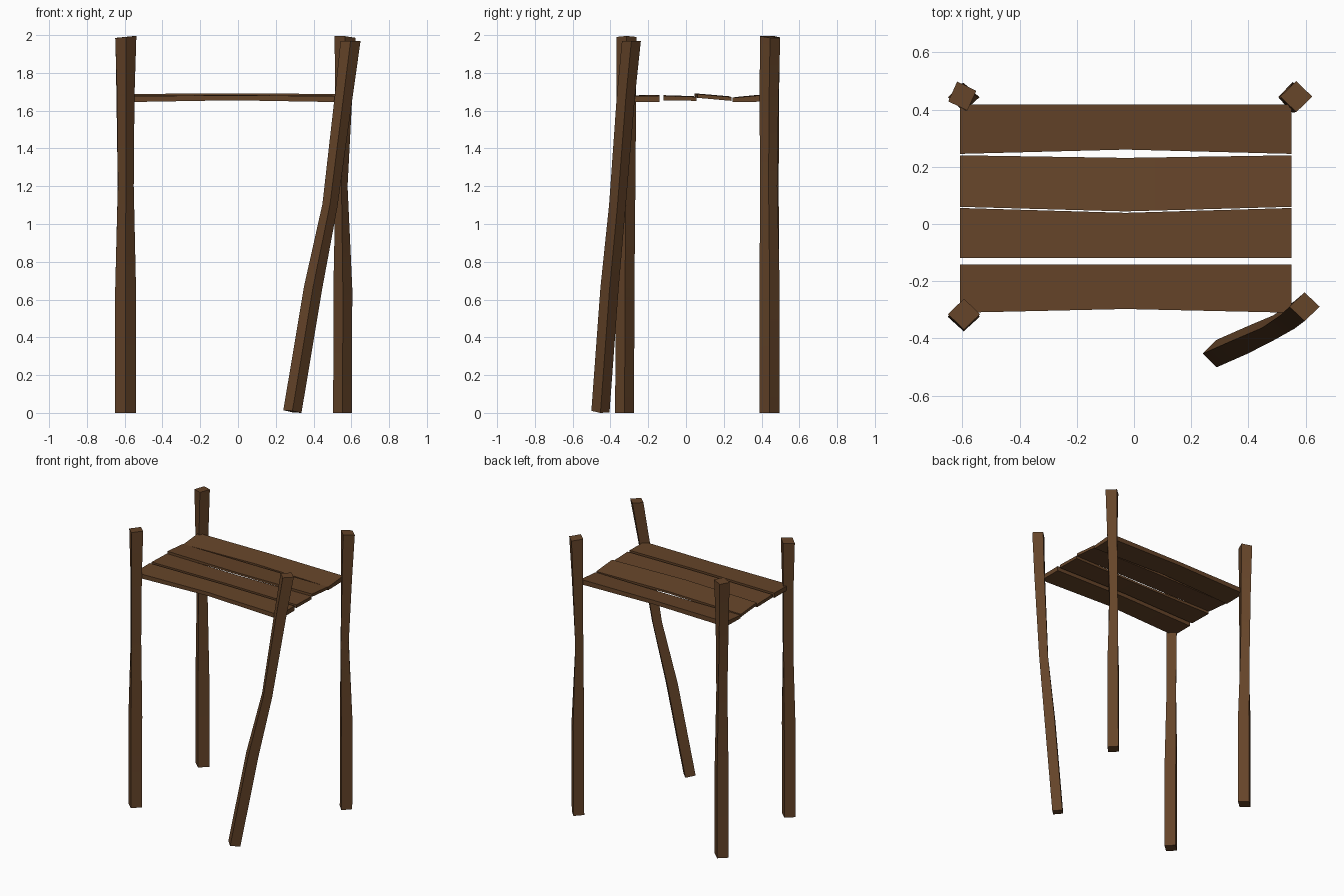
import bpy, bmesh, math

wood = bpy.data.materials.new("dark brown wood")
wood.diffuse_color = (0.13, 0.058, 0.022, 1)


def loft(name, rings):
    """Skin a list of four-cornered rings into a closed beam."""
    bm = bmesh.new()
    loops = [[bm.verts.new(p) for p in r] for r in rings]
    for a, b in zip(loops, loops[1:]):
        for i in range(4):
            j = (i + 1) % 4
            bm.faces.new((a[i], a[j], b[j], b[i]))
    bm.faces.new(loops[0])
    bm.faces.new(loops[-1])
    bmesh.ops.recalc_face_normals(bm, faces=bm.faces)
    me = bpy.data.meshes.new(name)
    bm.to_mesh(me)
    bm.free()
    me.materials.append(wood)
    ob = bpy.data.objects.new(name, me)
    bpy.context.collection.objects.link(ob)
    bpy.context.view_layer.objects.active = ob
    ob.select_set(True)
    bpy.ops.object.shade_smooth_by_angle(angle=math.radians(30))
    ob.select_set(False)


def ring(z, cx, cy, rx, ry, turn=0, tx=0, ty=0):
    """Diamond cross-section of a post, with optional twist and tilt."""
    pts = []
    for k in range(4):
        a = math.radians(turn + 90 * k)
        dx, dy = rx * math.cos(a), ry * math.sin(a)
        pts.append((cx + dx, cy + dy, z + tx * dx + ty * dy))
    return pts


# Rough-hewn upright posts: waisted in the middle, tops cut slightly askew
loft("front_left_post", [
    ring(0, -0.595, -0.325, 0.055, 0.05),
    ring(0.66, -0.595, -0.323, 0.055, 0.05),
    ring(1.2, -0.594, -0.318, 0.042, 0.05),
    ring(1.68, -0.594, -0.316, 0.046, 0.052),
    ring(1.99, -0.594, -0.315, 0.056, 0.054, 0, 0.1)])
loft("back_left_post", [
    ring(0, -0.595, 0.443, 0.055, 0.05),
    ring(0.66, -0.595, 0.443, 0.055, 0.05),
    ring(1.2, -0.597, 0.443, 0.040, 0.048, 8),
    ring(1.68, -0.600, 0.444, 0.045, 0.05, 14),
    ring(1.99, -0.600, 0.447, 0.052, 0.054, 20, 0.1)])
loft("back_right_post", [
    ring(0, 0.554, 0.443, 0.05, 0.053),
    ring(0.66, 0.555, 0.443, 0.05, 0.053),
    ring(1.2, 0.548, 0.437, 0.032, 0.046),
    ring(1.68, 0.560, 0.440, 0.045, 0.05),
    ring(1.99, 0.567, 0.445, 0.056, 0.054, 0, -0.08, -0.08)])

# Front right post, fallen askew
loft("leaning_front_right_post", [
    ring(0.007, 0.288, -0.453, 0.048, 0.048, 0, -0.15, -0.08),
    ring(0.66, 0.397, -0.405, 0.048, 0.048, 0, -0.15, -0.08),
    ring(1.1, 0.487, -0.363, 0.040, 0.044, 0, -0.15, -0.08),
    ring(1.68, 0.560, -0.318, 0.047, 0.048, 0, -0.12, -0.08),
    ring(1.97, 0.596, -0.289, 0.053, 0.050)])


def plank(name, y0, y1, top0, top1, bot0, bot1, bow0, bow1):
    """Board across x; its long edges shift by bow0 / bow1 at the middle."""
    rings = []
    for x, f in ((-0.608, 0), (-0.03, 1), (0.55, 0)):
        a, b = y0 + bow0 * f, y1 + bow1 * f
        up = 0.004 * f
        rings.append([(x, a, bot0 + 2.5 * up), (x, b, bot1 + 2.5 * up),
                      (x, b, top1 + up), (x, a, top0 + up)])
    loft(name, rings)


# Platform boards, back to front
plank("back_plank", 0.245, 0.418, 1.668, 1.683, 1.645, 1.648, 0.015, 0)
plank("middle_back_plank", 0.060, 0.240, 1.688, 1.672, 1.668, 1.652, -0.016, -0.009)
plank("middle_front_plank", -0.118, 0.056, 1.678, 1.673, 1.655, 1.652, 0, -0.017)
plank("front_plank", -0.310, -0.141, 1.677, 1.679, 1.645, 1.645, 0.013, 0)
